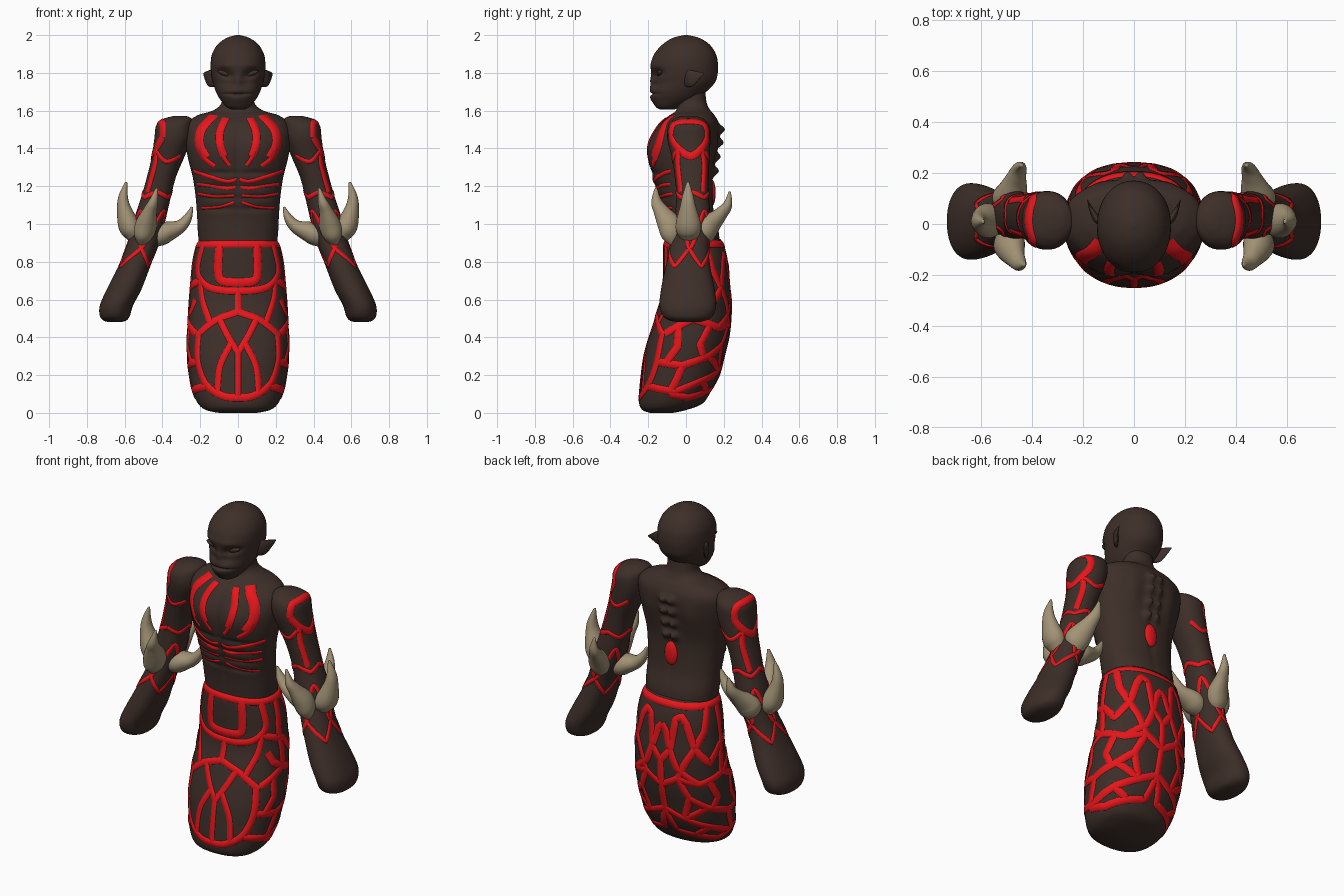
import bpy, bmesh, math
from mathutils import Vector
from mathutils.bvhtree import BVHTree


def material(name, rgb):
    m = bpy.data.materials.new(name)
    m.diffuse_color = (*rgb, 1)
    return m


SKIN = material("dark_skin", (0.047, 0.028, 0.022))
RED = material("red_marking", (0.8, 0.008, 0.011))
BONE = material("bone", (0.36, 0.29, 0.18))


def spline(rows, k):
    """Catmull-Rom through tuples of any length"""
    out = []
    for i in range(len(rows) - 1):
        p = [rows[max(i - 1, 0)], rows[i], rows[i + 1], rows[min(i + 2, len(rows) - 1)]]
        for s in range(k):
            t = s / k
            out.append([0.5 * (2 * b + (c - a) * t + (2 * a - 5 * b + 4 * c - d) * t * t
                               + (3 * b - a - 3 * c + d) * t ** 3) for a, b, c, d in zip(*p)])
    return out + [list(rows[-1])]


def polyline(rows, k):
    """Straight segments, evenly subdivided"""
    return [[a + (b - a) * s / k for a, b in zip(p, q)]
            for p, q in zip(rows, rows[1:]) for s in range(k)] + [list(rows[-1])]


def finish(name, bm, mat, mirror=False, normals=True):
    if normals:
        bmesh.ops.recalc_face_normals(bm, faces=bm.faces)
    for f in bm.faces:
        f.smooth = True
    me = bpy.data.meshes.new(name)
    bm.to_mesh(me)
    me.materials.append(mat)
    ob = bpy.data.objects.new(name, me)
    bpy.context.collection.objects.link(ob)
    if mirror:
        ob.modifiers.new("mirror", 'MIRROR').use_mirror_merge = False


def skin_rings(bm, rings):
    vs = [[bm.verts.new(p) for p in r] for r in rings]
    n = len(vs[0])
    for a, b in zip(vs, vs[1:]):
        for j in range(n):
            bm.faces.new((a[j], a[(j + 1) % n], b[(j + 1) % n], b[j]))
    bm.faces.new(vs[0])
    bm.faces.new(vs[-1])


def loft(name, rows, power=2.0, bumps=(), mirror=False, k=7, n=72):
    """Stack of horizontal rings (z, cx, cy, rx, ry); bumps (x, z, sx, sz, dy, side) push along y"""
    bm = bmesh.new()
    rings = []
    for z, cx, cy, rx, ry in spline(rows, k):
        ring = []
        for j in range(n):
            a = math.tau * j / n
            s, c = math.sin(a), math.cos(a)
            x = math.copysign(abs(s) ** (2 / power), s) * rx + cx
            w = -math.copysign(abs(c) ** (2 / power), c)
            y = w * ry + cy
            for bx, bz, sx, sz, dy, side in bumps:
                f = max(0, w * side) ** 0.5
                y += f * dy * math.exp(-((abs(x) - bx) / sx) ** 2 - ((z - bz) / sz) ** 2)
            ring.append((x, y, z))
        rings.append(ring)
    skin_rings(bm, rings)
    bmesh.ops.recalc_face_normals(bm, faces=bm.faces)
    tree = BVHTree.FromBMesh(bm)
    finish(name, bm, SKIN, mirror)
    return tree, rows


def tube(name, path, radii, mat, aspect=1.0, flat=None):
    """Tapered curved spike"""
    pts = spline([(*p, r) for p, r in zip(path, radii)], 8)
    P = [Vector(p[:3]) for p in pts]
    nrm = Vector(flat) if flat else (P[len(P) // 2] - P[0]).cross(P[-1] - P[0])
    nrm.normalize()
    rings = []
    for i, p in enumerate(P):
        d = (P[min(i + 1, len(P) - 1)] - P[max(i - 1, 0)]).normalized()
        b = nrm.cross(d).normalized()
        r = max(pts[i][3], 0.002)
        rings.append([p + r * (aspect * math.cos(a) * nrm + math.sin(a) * b)
                      for a in (math.tau * j / 24 for j in range(24))])
    bm = bmesh.new()
    skin_rings(bm, rings)
    finish(name, bm, mat, True)


def stripes(name, part, jobs):
    """Ribbons laid on a part. F/f: (x, z) from the front, R/r: (degrees round, z); lower case = straight"""
    tree, rows = part
    bm = bmesh.new()
    for mode, width, pts in jobs:
        mid = []
        for u, z in (spline if mode.isupper() else polyline)(pts, 10):
            if mode in 'Ff':
                o, d = Vector((u, -2, z)), Vector((0, 1, 0))
            else:
                i = max([0] + [i for i in range(len(rows) - 1) if rows[i][0] <= z])
                a, b = rows[i], rows[i + 1]
                t = (z - a[0]) / (b[0] - a[0])
                ang = math.radians(u)
                d = Vector((-math.sin(ang), math.cos(ang), 0))
                o = Vector((a[1] + (b[1] - a[1]) * t, a[2] + (b[2] - a[2]) * t, z)) - d
            hit = tree.ray_cast(o, d)
            if hit[0]:
                mid.append(hit[:2])
        prev = None
        for i, (p, nm) in enumerate(mid):
            t = mid[min(i + 1, len(mid) - 1)][0] - mid[max(i - 1, 0)][0]
            s = nm.cross(t).normalized()
            row = []
            for k, h in ((-1, -.001), (-.9, .0025), (0, .003), (.9, .0025), (1, -.001)):
                q, qn = tree.find_nearest(p + s * k * width / 2)[:2]
                row.append(bm.verts.new(q + qn * h))
            if prev:
                for j in range(4):
                    bm.faces.new((prev[j], row[j], row[j + 1], prev[j + 1]))
            prev = row
    finish(name, bm, RED, True, False)


def blob(name, loc, size, mat, tilt=0, mirror=False):
    bm = bmesh.new()
    bmesh.ops.create_uvsphere(bm, u_segments=24, v_segments=16, radius=1)
    c, s = math.cos(tilt), math.sin(tilt)
    for v in bm.verts:
        x, y, z = (v.co[i] * size[i] for i in range(3))
        v.co = (x * c - z * s + loc[0], y + loc[1], x * s + z * c + loc[2])
    finish(name, bm, mat, mirror)


# Head with sockets, brow, nose and mouth
loft("head", [(1.605, 0, -.1, .03, .035), (1.62, 0, -.095, .062, .065), (1.66, 0, -.06, .095, .122),
              (1.70, 0, -.04, .117, .147), (1.75, 0, -.012, .133, .166), (1.80, 0, -.008, .143, .176),
              (1.85, 0, -.008, .145, .177), (1.90, 0, -.005, .137, .163), (1.95, 0, 0, .108, .125),
              (1.985, 0, 0, .06, .07), (2.0, 0, 0, .01, .01)], 2.1, k=10, n=128,
     bumps=[(.05, 1.785, .03, .02, .018, -1), (.085, 1.803, .03, .02, .02, -1), (.06, 1.84, .06, .018, -.006, -1),
            (0, 1.755, .02, .03, -.012, -1), (.045, 1.74, .03, .02, .008, -1),
            (0, 1.688, .075, .006, .014, -1), (0, 1.715, .07, .02, -.005, -1), (0, 1.665, .06, .02, -.005, -1)])
blob("eyelid", (.066, -.137, 1.796), (.044, .018, .014), SKIN, .3, True)
tube("ear", [(.12, -.005, 1.765), (.147, .022, 1.772), (.168, .058, 1.785), (.183, .095, 1.797)],
     [.04, .046, .026, .003], SKIN, .32, (.85, -.53, 0))

# Torso and neck
torso = loft("torso", [(.85, 0, .035, .2, .145), (.95, 0, .03, .212, .145), (1.05, 0, .012, .217, .138),
                       (1.15, 0, -.005, .225, .147), (1.25, 0, -.018, .24, .16), (1.35, 0, -.018, .265, .172),
                       (1.45, 0, -.005, .28, .177), (1.53, 0, .015, .27, .158), (1.575, 0, .032, .215, .12),
                       (1.6, 0, .038, .135, .092), (1.64, 0, .03, .088, .08), (1.72, 0, .02, .085, .08)], 2.25,
             bumps=[(.11, 1.4, .1, .09, -.022, -1), (0, 1.3, .012, .25, .012, -1)]
             + [(.1, z, .1, .012, .009, -1) for z in (1.27, 1.2, 1.14, 1.08)]
             + [(.13, 1.4, .05, .1, .012, 1), (0, 1.2, .02, .2, -.008, 1)]
             + [(.025, z, .022, .024, .034, 1) for z in (1.5, 1.43, 1.355, 1.28)], k=10, n=128)
blob("back_core", (0, .137, 1.165), (.042, .02, .07), RED)
stripes("chest_markings", torso, [
    ('F', .06, [(.13, 1.575), (.195, 1.5), (.205, 1.42), (.17, 1.35)]),
    ('F', .03, [(.2, 1.4), (.175, 1.345), (.125, 1.305)]),
    ('F', .042, [(.065, 1.56), (.095, 1.49), (.095, 1.42), (.075, 1.36)]),
    ('F', .022, [(.088, 1.39), (.07, 1.345), (.045, 1.31)]),
    ('F', .022, [(.235, 1.28), (.15, 1.25), (.06, 1.225), (.01, 1.235)]),
    ('F', .02, [(.215, 1.21), (.13, 1.2), (.06, 1.19), (.015, 1.195)]),
    ('F', .018, [(.21, 1.16), (.12, 1.145), (.02, 1.15)]),
    ('F', .016, [(.19, 1.085), (.1, 1.09), (.02, 1.115)])])

# Lower body, a single slug-like trunk
lower = loft("lower_body", [(0, 0, -.13, .1, .06), (.015, 0, -.115, .17, .115), (.05, 0, -.08, .212, .168),
                            (.12, 0, -.055, .243, .19), (.2, 0, -.03, .258, .207), (.3, 0, -.01, .27, .213),
                            (.4, 0, .015, .272, .212), (.5, 0, .036, .264, .202), (.6, 0, .053, .258, .187),
                            (.7, 0, .054, .25, .176), (.8, 0, .05, .24, .172), (.88, 0, .042, .222, .162),
                            (.92, 0, .037, .2, .145)], 2.25, n=96)
stripes("lower_markings", lower, [
    ('R', .042, [(a, .895) for a in range(0, 181, 20)]),
    ('F', .046, [(.1, .89), (.105, .75), (.085, .7), (0, .69)]),
    ('F', .038, [(.19, .885), (.215, .75), (.17, .675), (.09, .65), (0, .645)]),
    ('F', .034, [(0, .645), (0, .53)]),
    ('F', .038, [(0, .535), (.12, .49), (.22, .41)]),
    ('F', .034, [(.2, .70), (.19, .6), (.15, .48)]),
    ('F', .034, [(.1, .5), (.05, .4), (0, .32)]),
    ('F', .032, [(0, .34), (0, .08)]),
    ('F', .034, [(.035, .37), (.095, .25), (.11, .11)]),
    ('F', .04, [(.21, .42), (.215, .28), (.17, .15), (.08, .09), (0, .08)])]
    + [('r', .042, p) for p in (
        [(60, .70), (90, .66), (108, .57), (125, .66)], [(60, .42), (90, .5), (125, .45), (152, .48)],
        [(60, .27), (90, .25), (120, .3), (150, .22), (180, .27)], [(50, .14), (90, .11), (120, .17), (150, .22)],
        [(88, .89), (84, .7), (92, .5)], [(75, .46), (80, .35), (70, .26)], [(112, .46), (105, .36), (114, .29)],
        [(90, .25), (84, .1)], [(66, .6), (75, .54), (90, .5)],
        [(106, .89), (112, .76), (125, .66), (136, .8), (144, .84), (154, .82), (162, .64), (172, .75), (180, .78)],
        [(162, .64), (152, .54), (125, .45)], [(162, .64), (180, .57)], [(125, .66), (140, .57), (152, .48)],
        [(152, .48), (140, .36), (150, .23)], [(152, .48), (180, .42), (180, .27)], [(120, .3), (140, .36)],
        [(180, .57), (180, .42)], [(180, .27), (168, .13), (140, .11), (120, .17)], [(84, .1), (110, .08), (140, .11)])])

# Arms with club-like hands
arm = loft("arm", [(.48, .652, .01, .03, .05), (.49, .652, .01, .062, .098), (.515, .652, .01, .08, .133),
                   (.57, .643, .01, .088, .15),
                   (.65, .605, .01, .092, .143), (.75, .56, .01, .086, .123), (.85, .52, .015, .083, .106),
                   (.95, .485, .03, .083, .1), (1.05, .46, .035, .083, .093), (1.15, .432, .035, .078, .086),
                   (1.25, .405, .03, .077, .09), (1.35, .372, .025, .086, .1), (1.45, .345, .015, .098, .114),
                   (1.52, .338, .015, .096, .11), (1.555, .322, .015, .078, .08), (1.573, .305, .015, .03, .035)],
           2.2, mirror=True)
zig = [(45 * i, .87 if i % 2 == 0 else .775) for i in range(9)]
zag = [(45 * i, .87 if i % 2 == 0 else 1.07) for i in range(9)]
stripes("arm_markings", arm, [
    ('r', .022, zig), ('R', .022, zag),
    ('r', .024, [(45 * i, 1.17 - .03 * (i % 2)) for i in range(9)]),
    ('R', .042, [(30, 1.46), (40, 1.53), (90, 1.545), (140, 1.53), (150, 1.46), (130, 1.4), (90, 1.36),
                 (50, 1.4), (30, 1.46)]),
    ('R', .034, [(50, 1.4), (38, 1.3), (40, 1.17)]), ('R', .034, [(130, 1.4), (142, 1.3), (135, 1.17)]),
    ('R', .024, [(40, 1.38), (0, 1.33), (-40, 1.36)]), ('R', .024, [(140, 1.38), (180, 1.34), (215, 1.38)])])

# Four curved horns round each forearm
R = [.018, .05, .056, .036, .024, .006]
tube("outer_horn", [(.535, .02, .89), (.555, .015, .95), (.58, .012, 1.0), (.605, .01, 1.09), (.607, .01, 1.15),
                    (.592, .01, 1.222)], R, BONE, 1.2)
tube("front_horn", [(.51, -.06, .89), (.5, -.07, .94), (.485, -.085, 1.0), (.465, -.13, 1.07), (.447, -.157, 1.12),
                    (.43, -.16, 1.19)], R, BONE, 1.2)
tube("back_horn", [(.51, .09, .89), (.5, .1, .94), (.485, .12, .99), (.465, .18, 1.05), (.45, .22, 1.1),
                   (.44, .232, 1.17)], R, BONE, 1.2)
tube("inner_horn", [(.47, .02, .885), (.43, .02, .925), (.385, .02, .955), (.31, .02, .985), (.268, .02, 1.03),
                    (.243, .02, 1.09)], R, BONE, 1.2)
